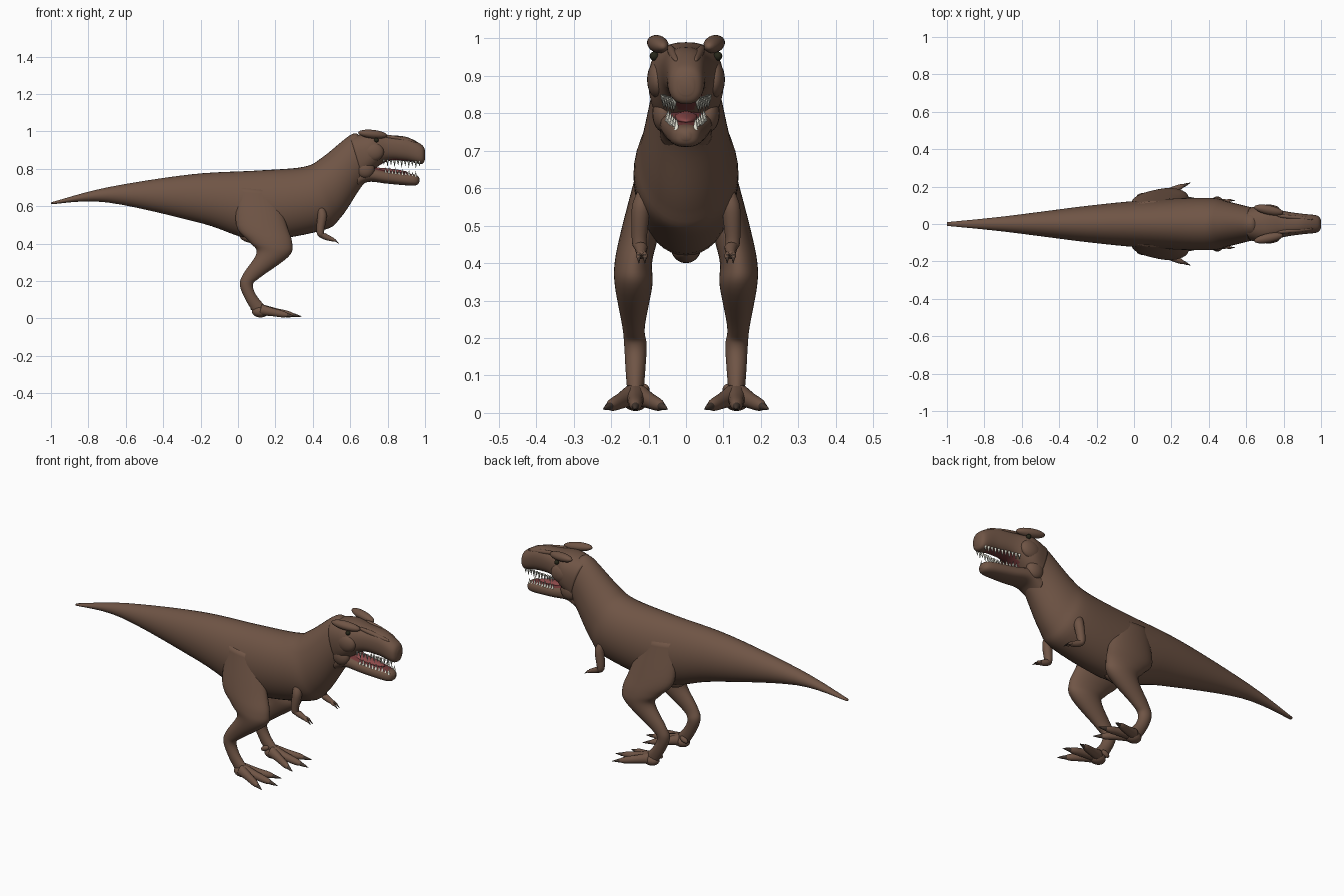
import bpy, bmesh, math
from mathutils import Vector, Matrix, Euler

if "Cube" in bpy.data.objects:
    bpy.data.objects.remove(bpy.data.objects["Cube"])


def material(name, *rgb):
    made = bpy.data.materials.new(name)
    made.use_nodes = True
    made.diffuse_color = (*rgb, 1)
    shader = made.node_tree.nodes["Principled BSDF"]
    shader.inputs["Base Color"].default_value = (*rgb, 1)
    return made


hide = material("brown hide", .16, .09, .06)
horn = material("dark claw", .06, .04, .03)
ivory = material("ivory tooth", .75, .74, .64)
red = material("mouth red", .17, .04, .04)
pink = material("tongue pink", .27, .07, .07)
black = material("dark eye", .02, .02, .01)


def finish(bm, name, materials, mirror, rule=None):
    """Turn a bmesh into a smooth object, mirrored to the other side if asked."""
    bmesh.ops.recalc_face_normals(bm, faces=bm.faces)
    bm.normal_update()
    for face in bm.faces:
        face.smooth = True
        if rule and rule(face):
            face.material_index = 1
    mesh = bpy.data.meshes.new(name)
    bm.to_mesh(mesh)
    bm.free()
    for entry in materials:
        mesh.materials.append(entry)
    part = bpy.data.objects.new(name, mesh)
    bpy.context.collection.objects.link(part)
    if mirror:
        part.modifiers.new("mirror", "MIRROR").use_axis = (False, True, False)


def smooth_rows(rows, steps=6):
    """Catmull-Rom interpolation through the section rows."""
    last = len(rows) - 1
    for i in range(last):
        near = (rows[max(i - 1, 0)], rows[i], rows[i + 1], rows[min(i + 2, last)])
        for k in range(steps):
            t = k / steps
            yield [b + t / 2 * (c - a + t * (2 * a - 5 * b + 4 * c - d
                   + t * (3 * (b - c) + d - a))) for a, b, c, d in zip(*near)]
    yield rows[last]


def loft(name, rows, materials=(hide,), mirror=False, sides=32, power=2, rule=None):
    """Each row: upper x, upper z, lower x, lower z, half width, centre y."""
    bm = bmesh.new()
    rings = []
    for upper_x, upper_z, lower_x, lower_z, width, y in smooth_rows(rows):
        upper = Vector((upper_x, y, upper_z))
        lower = Vector((lower_x, y, lower_z))
        middle = (upper + lower) / 2
        ring = []
        for k in range(sides):
            angle = math.tau * k / sides
            rise, side = (math.copysign(abs(v) ** (2 / power), v)
                          for v in (math.cos(angle), math.sin(angle)))
            offset = (upper - middle) * rise + Vector((0, width * side, 0))
            ring.append(bm.verts.new(middle + offset))
        rings.append(ring)
    for first, second in zip(rings, rings[1:]):
        for k in range(sides):
            bm.faces.new((first[k - 1], first[k], second[k], second[k - 1]))
    bm.faces.new(rings[0])
    bm.faces.new(rings[-1])
    finish(bm, name, materials, mirror, rule)


def tube(name, points, colour=hide):
    """Mirrored round limb; each point: x, y, z, radius."""
    rows = []
    for i, (x, y, z, radius) in enumerate(points):
        before, after = points[max(i - 1, 0)], points[min(i + 1, len(points) - 1)]
        way = Vector((after[0] - before[0], after[2] - before[2])).normalized() * radius
        rows.append((x - way.y, z + way.x, x + way.y, z - way.x, radius, y))
    loft(name, rows, (colour,), True, sides=14)


def ball(name, centre, radii, colour=hide, mirror=True, pitch=0, yaw=0):
    """Ellipsoid for a muscle, lump or eye."""
    bm = bmesh.new()
    place = Matrix.LocRotScale(Vector(centre), Euler((0, pitch, yaw)), Vector(radii))
    bmesh.ops.create_uvsphere(bm, u_segments=20, v_segments=12, radius=1, matrix=place)
    finish(bm, name, (colour,), mirror)


def teeth(name, count, start, end, length):
    """Row of cones along a jaw edge; start and end: x, y, z."""
    bm = bmesh.new()
    for i in range(count):
        spot = Vector(start).lerp(Vector(end), i / (count - 1))
        size = length * (1 if i % 2 else .75)
        spot.z += size / 2
        bmesh.ops.create_cone(bm, segments=8, radius1=.007, radius2=0, depth=1,
                              matrix=Matrix.LocRotScale(spot, None, Vector((1, 1, size))))
    finish(bm, name, (ivory,), True)


def central(*rows):
    return [(*row, 0) for row in rows]


# Tail, trunk and neck in one skin
loft("body", central(
    (-1, .62, -1, .61, .01), (-.7, .7, -.7, .62, .04), (-.25, .77, -.2, .51, .1),
    (.1, .79, .1, .42, .13), (.35, .81, .45, .47, .14), (.45, .86, .55, .54, .12),
    (.6, .98, .65, .69, .09), (.65, .98, .7, .75, .08)), sides=40)
ball("pelvis_bump", (.1, 0, .44), (.09, .04, .04), mirror=False)

# Head and jaw, with red faces inside the mouth
loft("head", central(
    (.6, .97, .67, .74, .09), (.7, .99, .72, .79, .1), (.8, .98, .8, .84, .07),
    (.9, .97, .9, .84, .055), (.98, .93, .98, .825, .045), (1, .9, 1, .85, .02)),
    (hide, red), power=2.4,
    rule=lambda face: face.normal.z < -.8 and .7 < face.calc_center_median().x < .95)
loft("lower_jaw", central(
    (.63, .8, .64, .7, .07), (.7, .81, .7, .73, .07), (.8, .79, .8, .72, .06),
    (.94, .77, .94, .71, .04), (.97, .75, .97, .73, .01)),
    (hide, red), power=2.4,
    rule=lambda face: face.normal.z > .8 and .7 < face.calc_center_median().x < .94)
ball("tongue", (.8, 0, .79), (.11, .03, .012), pink, mirror=False, pitch=.1)
teeth("upper_teeth", 11, (.78, .062, .85), (.97, .03, .84), -.04)
teeth("lower_teeth", 10, (.79, .05, .78), (.95, .025, .755), .035)

# Lumps of the face
ball("brow_horn", (.72, .075, .985), (.08, .025, .023), pitch=.1, yaw=-.2)
ball("snout_ridge", (.86, .035, .96), (.1, .012, .012), pitch=.2, yaw=-.1)
ball("cheek", (.72, .076, .89), (.06, .028, .05))
ball("jaw_muscle", (.68, .06, .8), (.05, .03, .05))
ball("eye", (.74, .085, .953), (.012, .012, .012), black)

# Legs, from hip to ankle: front point, back point, half width, side
loft("leg", [
    (.2, .68, 0, .7, .03, .09), (.26, .5, -.01, .5, .05, .12),
    (.29, .4, .06, .41, .05, .14), (.27, .33, .1, .35, .05, .14),
    (.12, .22, .03, .24, .03, .14), (.08, .18, .01, .18, .03, .135),
    (.1, .12, .04, .1, .026, .135), (.16, .05, .09, .02, .02, .135)], mirror=True)
ball("foot", (.12, .135, .035), (.045, .035, .03))
ball("hind_toe", (.09, .11, .06), (.025, .013, .014), pitch=-.5)

# Three toes fan out from the foot, each tapering into a claw
for name, turn, reach in (("inner", -.4, .22), ("middle", 0, .24), ("outer", .4, .22)):
    def along(t, radius):
        distance = reach * t
        return (.1 + distance * math.cos(turn), .135 + distance * math.sin(turn),
                .04 * (1 - t) + .01, radius)

    tube(name + "_toe", [along(.1, .03), along(.4, .022), along(.7, .017), along(.85, .006)])
    tube(name + "_toe_claw", [along(.7, .012), along(.85, .009), along(1, .001)], horn)

# Small arms with two clawed fingers
tube("arm", [(.44, .11, .6, .015), (.45, .12, .55, .025), (.44, .125, .46, .02),
             (.46, .12, .44, .017), (.51, .12, .42, .01)])
for name, y in (("inner", .11), ("outer", .126)):
    tube(name + "_finger", [(.49, .12, .43, .01), (.51, y, .42, .008), (.525, y, .413, .004)])
    tube(name + "_finger_claw", [(.515, y, .42, .006), (.54, y, .4, .001)], horn)
